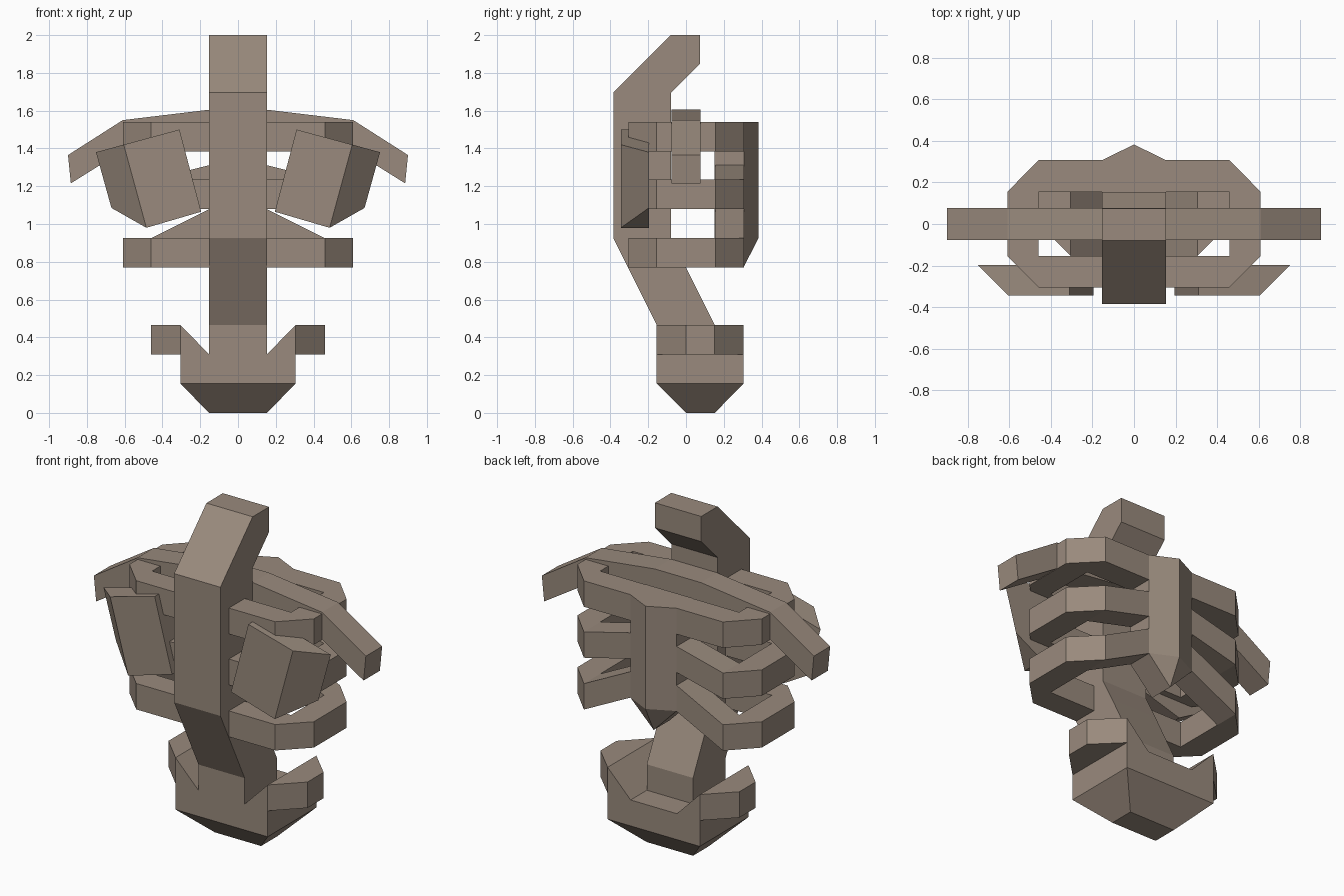
import bpy, bmesh

if "Cube" in bpy.data.objects:
    bpy.data.objects.remove(bpy.data.objects["Cube"])

bone = bpy.data.materials.new("warm_grey_bone")
bone.diffuse_color = (0.32, 0.255, 0.205, 1)
bone.use_nodes = True
bone.node_tree.nodes["Principled BSDF"].inputs["Base Color"].default_value = bone.diffuse_color


def finish(name, bm, mirror=False):
    bmesh.ops.recalc_face_normals(bm, faces=bm.faces)
    me = bpy.data.meshes.new(name)
    bm.to_mesh(me)
    bm.free()
    me.materials.append(bone)
    ob = bpy.data.objects.new(name, me)
    bpy.context.collection.objects.link(ob)
    if mirror:
        mod = ob.modifiers.new("mirror", 'MIRROR')
        mod.use_mirror_merge = False
    return ob


def prism(name, outline, axis, lo, hi, mirror=False):
    """Extrude a 2D outline along an axis from lo to hi."""
    def place(p, d):
        q = list(p)
        q.insert(axis, d)
        return q
    bm = bmesh.new()
    a = [bm.verts.new(place(p, lo)) for p in outline]
    b = [bm.verts.new(place(p, hi)) for p in outline]
    n = len(a)
    bm.faces.new(a)
    bm.faces.new(b[::-1])
    for i in range(n):
        j = (i + 1) % n
        bm.faces.new((a[i], a[j], b[j], b[i]))
    return finish(name, bm, mirror)


def hull(name, points, mirror=False):
    bm = bmesh.new()
    verts = [bm.verts.new(p) for p in points]
    bmesh.ops.convex_hull(bm, input=verts)
    bmesh.ops.dissolve_limit(bm, angle_limit=0.01, verts=bm.verts, edges=bm.edges)
    return finish(name, bm, mirror)


# Spine: side profile (y, z) extruded across x
prism("spine", [(-0.08, 2.0), (0.075, 2.0), (0.075, 1.85), (-0.08, 1.695),
                (-0.08, 0.925), (0.0, 0.77), (0.152, 0.465), (0.152, 0.31),
                (-0.155, 0.31), (-0.155, 0.465), (-0.385, 0.925), (-0.385, 1.695)],
      0, -0.153, 0.153)

# Pelvis: notched bowl, tapered base and flared side wings
prism("pelvis_bowl", [(-0.305, 0.155), (0.305, 0.155), (0.305, 0.465), (0.153, 0.31),
                      (-0.153, 0.31), (-0.305, 0.465)], 1, -0.155, 0.305)
hull("pelvis_base",
     [(x, y, 0) for x in (-0.153, 0.153) for y in (0, 0.152)] +
     [(x, y, 0.155) for x in (-0.305, 0.305) for y in (-0.155, 0.305)])
prism("pelvis_wing", [(0.305, -0.155), (0.46, 0), (0.46, 0.152), (0.305, 0.305)],
      2, 0.31, 0.465, mirror=True)

# Breastbone: ridged plate tapering to an edge below
plan = [(-0.153, 0.152), (0.153, 0.152), (0.153, 0.308), (0, 0.383), (-0.153, 0.308)]
hull("breastbone", [(x, y, z) for x, y in plan for z in (0.925, 1.54)] +
     [(0, 0.152, 0.77), (0, 0.305, 0.77)])


# Ribs: outer and inner path points, rising towards the breastbone
def rib(name, z, rise):
    outer = [(0.15, -0.305), (0.46, -0.305), (0.61, -0.155),
             (0.61, 0.155), (0.46, 0.308), (0.15, 0.308)]
    inner = [(0.15, -0.155), (0.46, -0.155), (0.46, -0.155),
             (0.46, 0.155), (0.46, 0.155), (0.15, 0.155)]
    bm = bmesh.new()
    rings = []
    for i, (o, n) in enumerate(zip(outer, inner)):
        b = z + (rise if i == len(outer) - 1 else 0)
        t = b + 0.155
        rings.append([bm.verts.new(p) for p in
                      ((*o, b), (*o, t), (*n, t), (*n, b))])
    for r, s in zip(rings, rings[1:]):
        for k in range(4):
            m = (k + 1) % 4
            bm.faces.new((r[k], r[m], s[m], s[k]))
    bm.faces.new(rings[0])
    bm.faces.new(rings[-1])
    bmesh.ops.remove_doubles(bm, verts=bm.verts, dist=0.001)
    finish(name, bm, mirror=True)


for name, z, rise in (("upper_ribs", 1.385, 0), ("middle_ribs", 1.08, 0.077),
                      ("lower_ribs", 0.77, 0.155)):
    rib(name, z, rise)

# Collarbone: drooping bar right across the body
half = [(0.153, 1.605), (0.61, 1.55), (0.9, 1.365), (0.885, 1.215), (0.59, 1.40), (0.153, 1.45)]
prism("collarbone", half + [(-x, z) for x, z in reversed(half)], 1, -0.077, 0.077)

# Shoulder blades: front plate with a bevelled outer edge
front = [(0.31, 1.50), (0.605, 1.42), (0.485, 0.98), (0.195, 1.065)]
back = [(0.31, 1.50), (0.752, 1.38), (0.67, 1.085), (0.485, 0.98), (0.195, 1.065)]
hull("shoulder_blade", [(x, -0.345, z) for x, z in front] +
     [(x, -0.197, z) for x, z in back], mirror=True)
